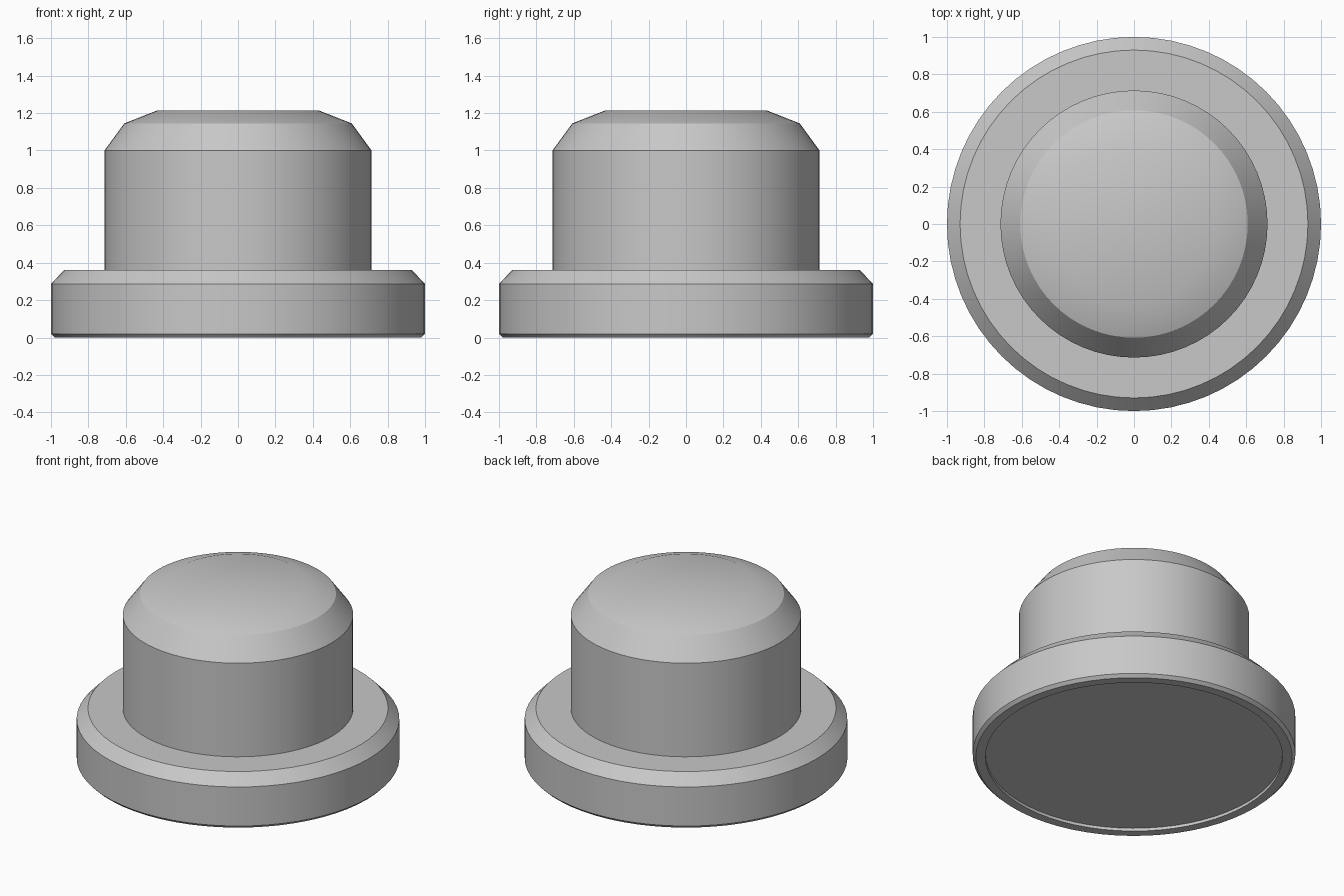
import bpy
import bmesh
from math import radians, tau
from mathutils import Matrix, Vector

SEGMENTS = 64

cube = bpy.data.objects.get("Cube")
if cube:
    bpy.data.objects.remove(cube, do_unlink=True)

# Single grey material
grey = bpy.data.materials.new("light_grey")
grey.use_nodes = True
colour = (0.58, 0.58, 0.58, 1)
grey.diffuse_color = colour
grey.node_tree.nodes["Principled BSDF"].inputs["Base Color"].default_value = colour


def lathe(name, profile):
    """Turn a (radius, height) profile, bottom to top, into a capped solid."""
    bm = bmesh.new()
    rings = []
    for radius, z in profile:
        rings.append([bm.verts.new(Matrix.Rotation(tau * i / SEGMENTS, 3, "Z") @ Vector((radius, 0, z)))
                      for i in range(SEGMENTS)])
    for low, high in zip(rings, rings[1:]):
        for i in range(SEGMENTS):
            j = (i + 1) % SEGMENTS
            bm.faces.new((low[i], low[j], high[j], high[i]))
    bm.faces.new(rings[0][::-1])
    bm.faces.new(rings[-1])
    mesh = bpy.data.meshes.new(name)
    bm.to_mesh(mesh)
    bm.free()
    mesh.materials.append(grey)
    obj = bpy.data.objects.new(name, mesh)
    bpy.context.collection.objects.link(obj)
    bpy.ops.object.select_all(action="DESELECT")
    obj.select_set(True)
    bpy.context.view_layer.objects.active = obj
    bpy.ops.object.shade_smooth_by_angle(angle=radians(30))
    return obj


# Flanged base: shallow recess underneath, chamfered lower and upper rims
lathe("base_flange", [(0.92, 0.02), (0.92, 0), (0.98, 0), (1, 0.02),
                      (1, 0.287), (0.93, 0.36)])

# Upright stem with a bevelled shoulder and a softly domed cap
lathe("domed_stem", [(0.714, 0.34), (0.714, 1.0), (0.608, 1.145), (0.43, 1.215)])
